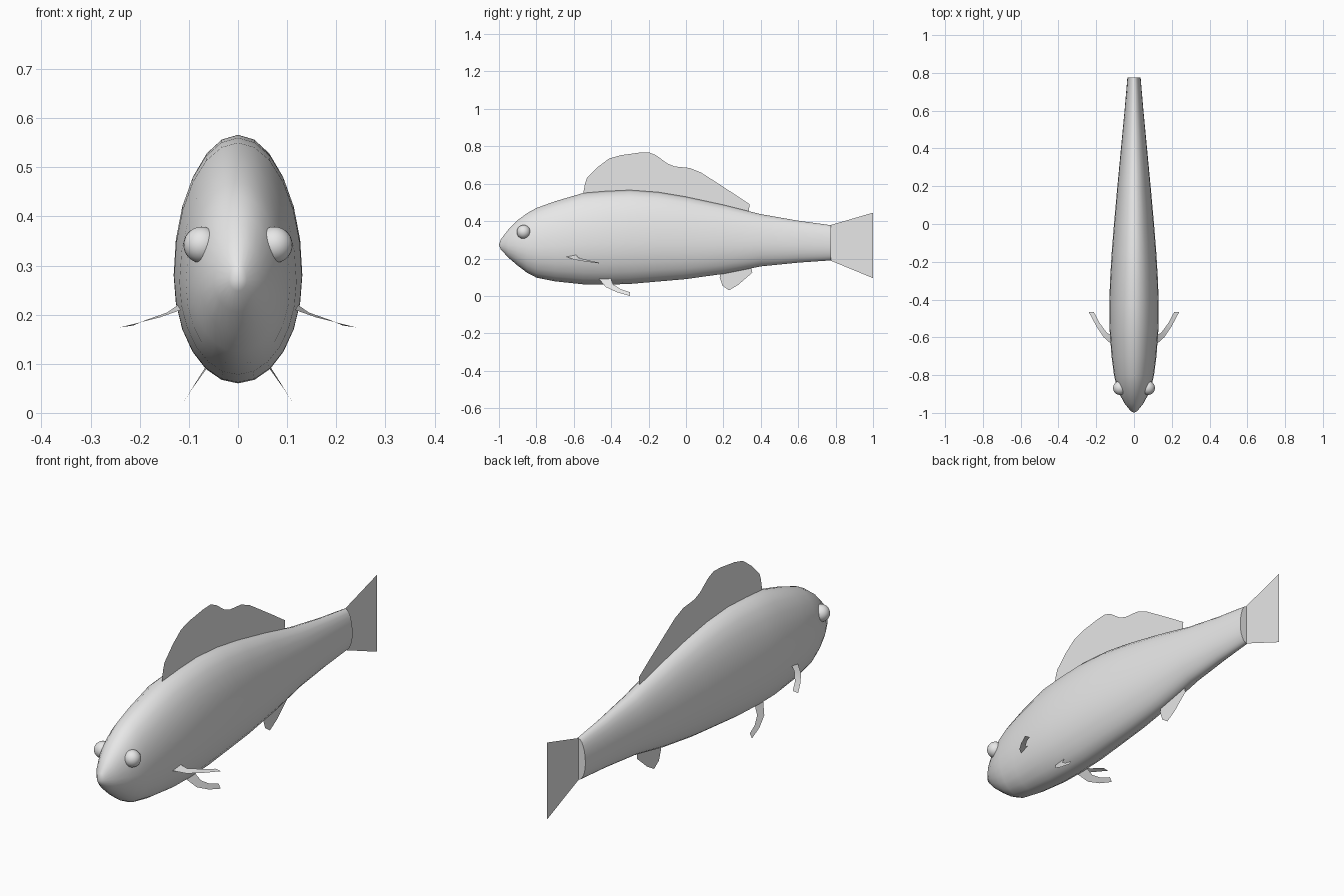
import bpy, bmesh, math

cube = bpy.data.objects.get("Cube")
if cube:
    bpy.data.objects.remove(cube, do_unlink=True)

# One plain grey for the whole fish
GREY = (0.8, 0.8, 0.8, 1.0)
grey = bpy.data.materials.new("plain_grey")
grey.use_nodes = True
grey.diffuse_color = GREY
grey.node_tree.nodes["Principled BSDF"].inputs["Base Color"].default_value = GREY


def finish(name, bm, mirror=False, smooth=None):
    """Turn a bmesh into a named object with optional mirroring and smoothing."""
    mesh = bpy.data.meshes.new(name)
    bm.to_mesh(mesh)
    bm.free()
    obj = bpy.data.objects.new(name, mesh)
    bpy.context.collection.objects.link(obj)
    mesh.materials.append(grey)
    if smooth:
        bpy.ops.object.select_all(action='DESELECT')
        obj.select_set(True)
        bpy.context.view_layer.objects.active = obj
        bpy.ops.object.shade_smooth_by_angle(angle=math.radians(smooth))
    if mirror:
        modifier = obj.modifiers.new("Mirror", 'MIRROR')
        modifier.use_axis = (True, False, False)
        modifier.use_mirror_merge = False
    return obj


def flat_fin(name, outline):
    """A thin sheet on the centre plane from a (y, z) outline."""
    bm = bmesh.new()
    bm.faces.new([bm.verts.new((0, y, z)) for y, z in outline])
    bmesh.ops.triangulate(bm, faces=bm.faces[:])
    finish(name, bm)


def paired_fin(name, front_edge, rear_edge):
    """A curved sheet between two edges, mirrored to the other side."""
    bm = bmesh.new()
    rows = [[bm.verts.new(p) for p in edge] for edge in (front_edge, rear_edge)]
    for i in range(len(front_edge) - 1):
        bm.faces.new((rows[0][i], rows[0][i + 1], rows[1][i + 1], rows[1][i]))
    finish(name, bm, mirror=True, smooth=60)


# Body: oval rings lofted along y, as (y, top, bottom, half width)
stations = [
    (-.99, .302, .248, .018), (-.95, .355, .205, .05), (-.9, .405, .162, .077),
    (-.85, .442, .124, .094), (-.8, .47, .098, .106), (-.7, .506, .078, .119),
    (-.55, .55, .062, .13), (-.43, .56, .06, .131), (-.3, .566, .064, .127),
    (-.15, .555, .077, .118), (0, .53, .09, .106), (.2, .487, .118, .088),
    (.4, .437, .158, .069), (.6, .402, .178, .05), (.775, .378, .19, .035),
]
SIDES = 24
bm = bmesh.new()
rings = []
for y, top, bottom, half in stations:
    middle = bottom + .44 * (top - bottom)
    ring = []
    for i in range(SIDES):
        a = math.tau * i / SIDES
        reach = top - middle if math.sin(a) > 0 else middle - bottom
        ring.append(bm.verts.new((half * math.cos(a), y, middle + reach * math.sin(a))))
    rings.append(ring)
nose = bm.verts.new((0, -1, .272))
for i in range(SIDES):
    j = (i + 1) % SIDES
    bm.faces.new((nose, rings[0][i], rings[0][j]))
    for a, b in zip(rings, rings[1:]):
        bm.faces.new((a[i], b[i], b[j], a[j]))
bm.faces.new(rings[-1])
bmesh.ops.recalc_face_normals(bm, faces=bm.faces[:])
finish("body", bm, smooth=60)

# Eyes
bm = bmesh.new()
bmesh.ops.create_uvsphere(bm, u_segments=24, v_segments=14, radius=.037)
bmesh.ops.translate(bm, verts=bm.verts[:], vec=(.074, -.868, .342))
finish("eyes", bm, mirror=True, smooth=60)

# Fins on the centre line
flat_fin("dorsal_fin", [
    (-.55, .545), (-.54, .6), (-.53, .63), (-.47, .69), (-.41, .735), (-.35, .752),
    (-.25, .766), (-.2, .768), (-.16, .752), (-.1, .708), (-.06, .692), (.02, .684),
    (.08, .66), (.17, .602), (.25, .55), (.34, .49), (.335, .44), (.2, .47),
    (0, .51), (-.3, .545), (-.5, .53)])
flat_fin("tail_fin", [
    (.77, .378), (.88, .41), (1, .445), (.978, .36), (.967, .27), (.976, .18),
    (1, .095), (.88, .146), (.77, .19)])
flat_fin("anal_fin", [
    (.19, .14), (.18, .1), (.195, .055), (.23, .03), (.28, .06), (.355, .125),
    (.345, .17)])

# Paired fins
paired_fin("pectoral_fins",
           [(.115, -.64, .21), (.16, -.6, .194), (.2, -.54, .184), (.24, -.465, .174)],
           [(.11, -.595, .228), (.145, -.575, .204), (.185, -.52, .19), (.213, -.465, .178)])
paired_fin("pelvic_fins",
           [(.064, -.465, .09), (.094, -.43, .048), (.112, -.37, .02), (.123, -.3, 0)],
           [(.062, -.405, .1), (.086, -.39, .062), (.102, -.35, .036), (.112, -.3, .02)])
